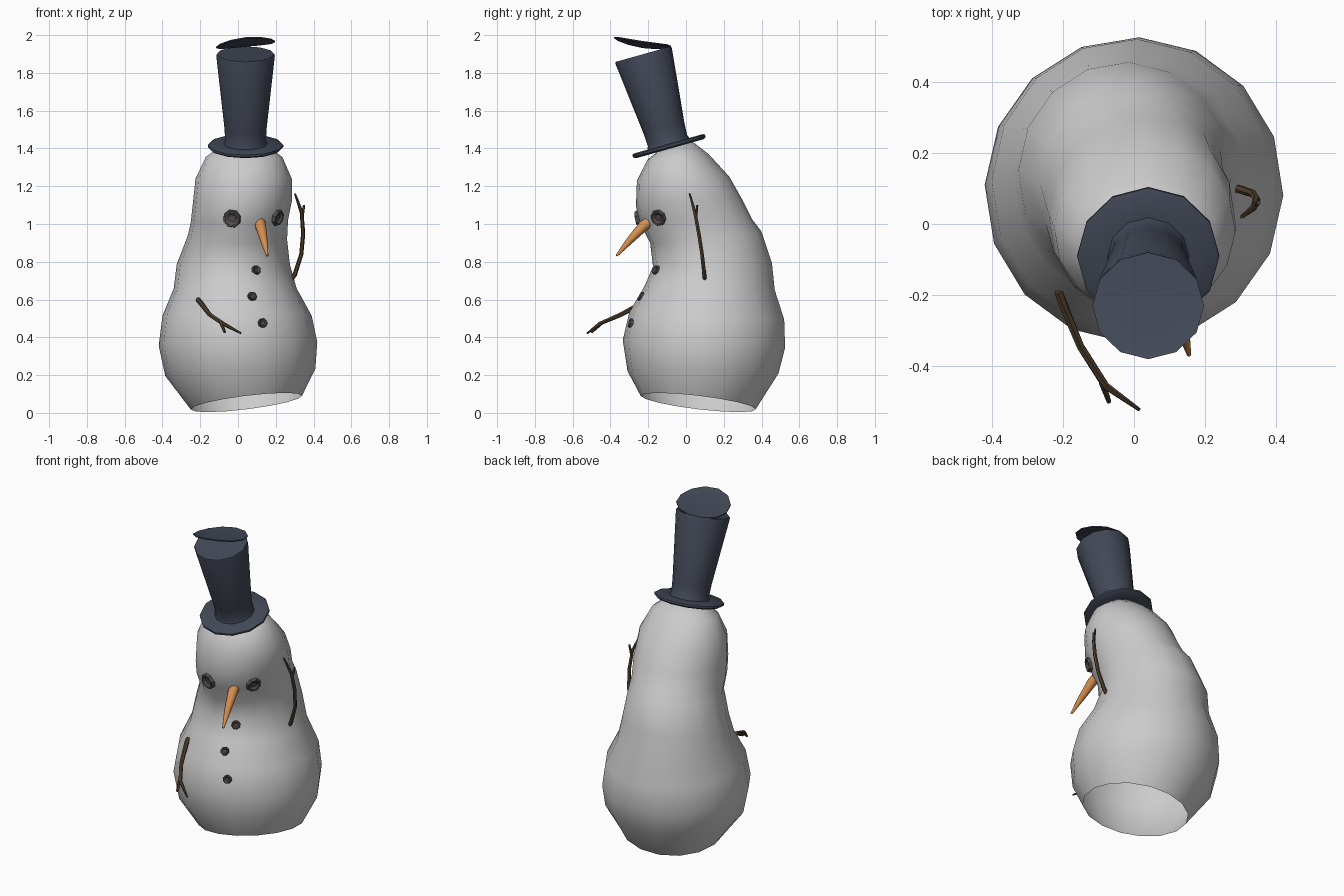
import bpy, bmesh
from math import cos, sin, pi, radians
from mathutils import Vector
from mathutils.bvhtree import BVHTree

if "Cube" in bpy.data.objects:
    bpy.data.objects.remove(bpy.data.objects["Cube"])


def material(name, rgb):
    m = bpy.data.materials.new(name)
    m.diffuse_color = (*rgb, 1)
    m.use_nodes = True
    m.node_tree.nodes["Principled BSDF"].inputs["Base Color"].default_value = m.diffuse_color
    return m


CLOTH = material("dark_cloth", (0.055, 0.065, 0.095))
COAL = material("coal", (0.09, 0.075, 0.075))
CARROT = material("orange", (0.65, 0.27, 0.08))
WOOD = material("bark", (0.085, 0.055, 0.03))


def loft(name, rings, mat=None, start=True, end=True, angle=40):
    """Skin a list of equal-sized point rings."""
    bm = bmesh.new()
    vs = [[bm.verts.new(p) for p in ring] for ring in rings]
    n = len(rings[0])
    for a, b in zip(vs, vs[1:]):
        for i in range(n):
            j = (i + 1) % n
            bm.faces.new((a[i], a[j], b[j], b[i]))
    if start:
        bm.faces.new(vs[0][::-1])
    if end:
        bm.faces.new(vs[-1])
    me = bpy.data.meshes.new(name)
    bm.to_mesh(me)
    bm.free()
    ob = bpy.data.objects.new(name, me)
    bpy.context.collection.objects.link(ob)
    if mat:
        me.materials.append(mat)
    bpy.ops.object.select_all(action='DESELECT')
    ob.select_set(True)
    bpy.context.view_layer.objects.active = ob
    bpy.ops.object.shade_smooth_by_angle(angle=radians(angle))
    return ob


def circle(center, axis, r, n):
    q = Vector((0, 0, 1)).rotation_difference(Vector(axis).normalized())
    return [Vector(center) + q @ Vector((r * cos(2 * pi * i / n), r * sin(2 * pi * i / n), 0))
            for i in range(n)]


def turned(name, origin, axis, profile, n, mat, **kw):
    """Revolve (radius, height) pairs about an axis."""
    axis = Vector(axis).normalized()
    return loft(name, [circle(Vector(origin) + axis * h, axis, r, n) for r, h in profile], mat, **kw)


def tube(name, points, radii, n, mat):
    pts = [Vector(p) for p in points]
    rings = []
    for i, p in enumerate(pts):
        d = pts[min(i + 1, len(pts) - 1)] - pts[max(i - 1, 0)]
        rings.append(circle(p, d, radii[i], n))
    return loft(name, rings, mat)


# Body: left, right, front, back, mid height, rise towards +x, rise towards +y
SECTIONS = [
    (-.25, .34, -.24, .37, .055, .036, -.036),
    (-.385, .41, -.31, .49, .215, .02, -.007),
    (-.42, .42, -.335, .525, .365, .01, -.02),
    (-.40, .39, -.30, .52, .515, 0, -.02),
    (-.34, .31, -.22, .47, .66, 0, -.01),
    (-.325, .275, -.175, .455, .785, 0, .01),
    (-.265, .26, -.19, .40, .93, -.01, .03),
    (-.25, .265, -.245, .35, 1.015, .005, .01),
    (-.24, .285, -.265, .30, 1.11, .01, .015),
    (-.225, .285, -.26, .23, 1.24, 0, .01),
    (-.17, .235, -.205, .12, 1.355, 0, .015),
    (-.08, .15, -.12, .04, 1.42, 0, .012),
]
rings = []
for l, r, f, b, z, zx, zy in SECTIONS:
    ring = []
    for i in range(16):
        t = 2 * pi * i / 16 - radians(2)
        c, s = cos(t), sin(t)
        ring.append(Vector(((l + r) / 2 + (r - l) / 2 * c, (f + b) / 2 + (b - f) / 2 * s,
                            z + zx * c + zy * s)))
    rings.append(ring)
body = loft("body", rings, start=False, angle=80)
surface = BVHTree.FromPolygons([v.co for v in body.data.vertices],
                               [p.vertices[:] for p in body.data.polygons])


# Eyes and buttons: dished coal pieces placed on the front surface
def coal(name, x, z, r, h):
    hit, normal, _, _ = surface.ray_cast(Vector((x, -2, z)), Vector((0, 1, 0)))
    if normal.y > 0:
        normal = -normal
    turned(name, hit, normal,
           [(r * .9, -.03), (r, h * .5), (r * .92, h), (r * .72, h), (r * .4, h * .35)],
           8, COAL, angle=30)


coal("eye_left", -.03, 1.03, .049, .018)
coal("eye_right", .205, 1.035, .045, .018)
for i, (x, z) in enumerate([(.095, .755), (.075, .615), (.13, .475)]):
    coal(f"button_{i + 1}", x, z, .026, .012)

# Nose
tube("nose", [(.112, -.18, 1.02), (.12, -.225, .99), (.138, -.30, .91), (.155, -.368, .832)],
     [.028, .029, .019, .006], 10, CARROT)

# Hat: brim and flared crown leaning forward
LEAN = (0, -.27, .96)
turned("hat_brim", (.04, -.09, 1.413), LEAN,
       [(.12, -.012), (.185, -.015), (.2, -.006), (.2, .006), (.19, .012), (.1, .012)], 12, CLOTH)
turned("hat_crown", (.04, -.09, 1.413), LEAN,
       [(.118, .005), (.108, .03), (.112, .1), (.155, .495), (.152, .505)], 12, CLOTH)

# Hat lid: bent disc hinged open at the back
lid = []
for k in (.02, .5, 1):
    ring = []
    for i in range(12):
        dx, dy = .157 * k * cos(pi * i / 6), .15 * k * sin(pi * i / 6)
        ring.append(Vector((.04 + dx, -.23 + dy, 1.953 + .1 * dx - .15 * dy + .6 * dy * dy)))
    lid.append(ring)
lid.append([p - Vector((0, 0, .006)) for p in lid[-1]])
loft("hat_lid", lid, CLOTH)
for ob in bpy.data.objects:
    bm = bmesh.new()
    bm.from_mesh(ob.data)
    if ob.name == "hat_lid":
        bmesh.ops.recalc_face_normals(bm, faces=bm.faces[:])
        bm.to_mesh(ob.data)
    bm.free()

# Arms: forked sticks
tube("arm_right", [(.27, .103, .69), (.30, .097, .73), (.335, .085, .84), (.345, .068, .95),
                   (.337, .047, 1.06), (.302, .02, 1.16)],
     [.012, .012, .011, .011, .01, .005], 6, WOOD)
tube("twig_right", [(.338, .052, 1.03), (.35, .06, 1.10)], [.009, .006], 6, WOOD)
tube("arm_left", [(-.212, -.19, .60), (-.2, -.225, .585), (-.15, -.345, .52), (-.08, -.455, .473),
                  (.015, -.522, .422)],
     [.013, .013, .012, .011, .005], 6, WOOD)
tube("twig_left", [(-.09, -.445, .478), (-.07, -.5, .427)], [.01, .007], 6, WOOD)
